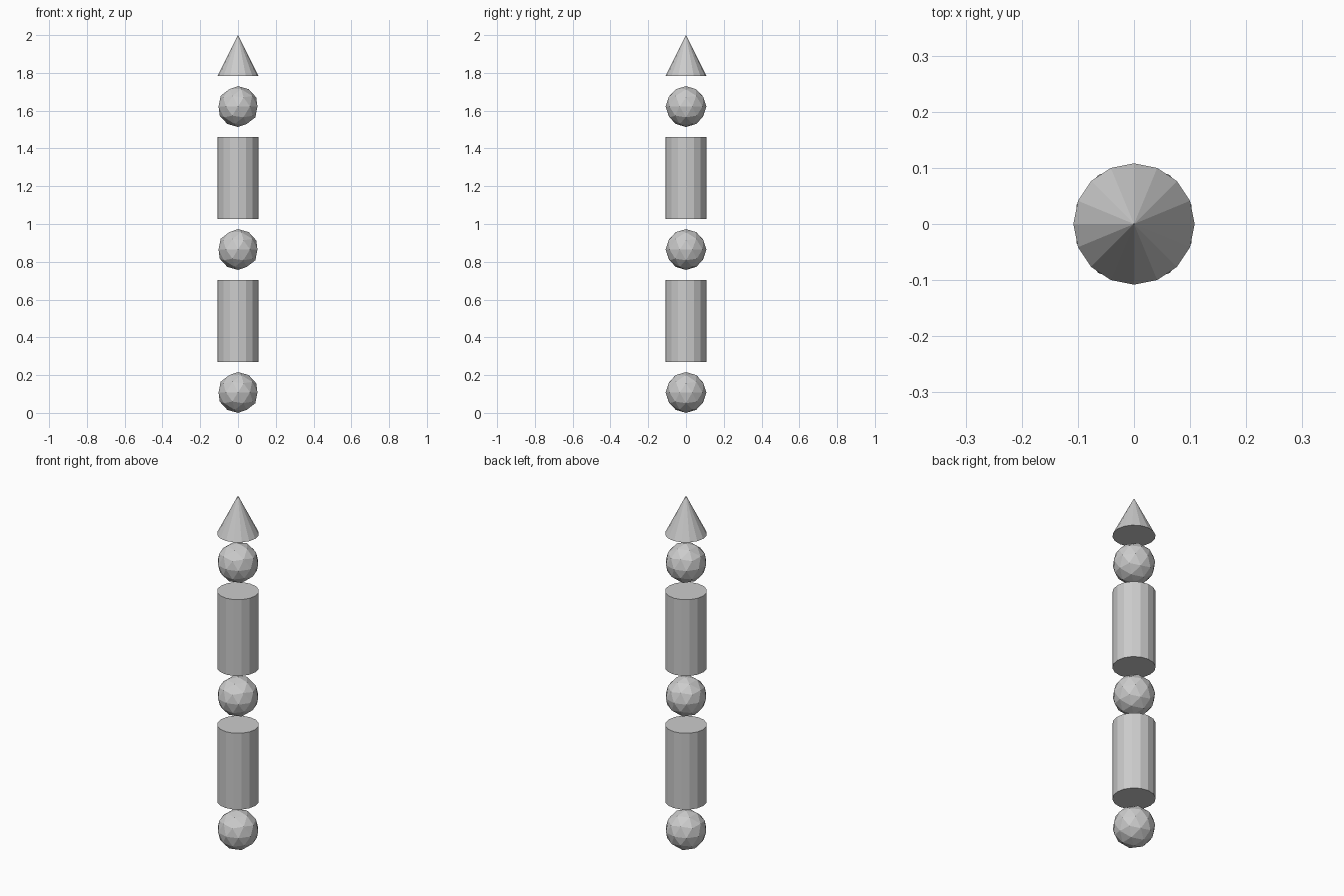
import bpy

if "Cube" in bpy.data.objects:
    bpy.data.objects.remove(bpy.data.objects["Cube"])

# The whole stack is 18.5 radii tall: parts separated by half-radius gaps
R = 2 / 18.5
GAP = R / 2
SIDES = 16


def ball(name, z):
    bpy.ops.mesh.primitive_ico_sphere_add(subdivisions=2, radius=R, location=(0, 0, z + R))
    bpy.context.object.name = name
    return z + 2 * R + GAP


def tube(name, z):
    bpy.ops.mesh.primitive_cylinder_add(vertices=SIDES, radius=R, depth=4 * R,
                                        location=(0, 0, z + 2 * R))
    bpy.context.object.name = name
    return z + 4 * R + GAP


def tip(name, z):
    bpy.ops.mesh.primitive_cone_add(vertices=SIDES, radius1=R, radius2=0, depth=2 * R,
                                    location=(0, 0, z + R))
    bpy.context.object.name = name
    return z + 2 * R


# Stack the parts from the ground up
z = 0
for build, name in [(ball, "bottom_ball"), (tube, "lower_cylinder"),
                    (ball, "middle_ball"), (tube, "upper_cylinder"),
                    (ball, "top_ball"), (tip, "cone_tip")]:
    z = build(name, z)
